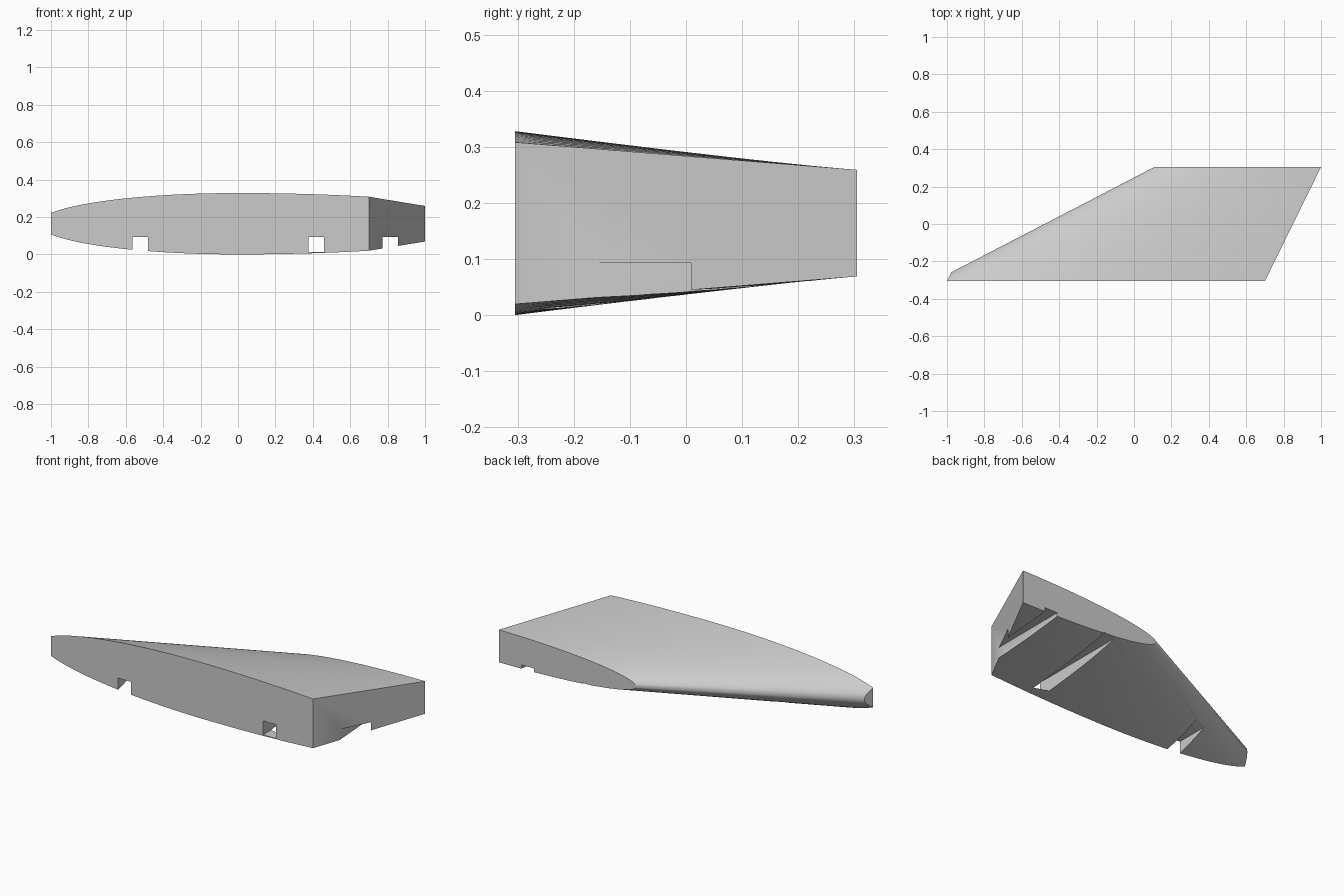
import bpy, bmesh, math
from mathutils import Vector

if "Cube" in bpy.data.objects:
    bpy.data.objects.remove(bpy.data.objects["Cube"], do_unlink=True)

HALF_Y = 0.305
MID_Z = 0.164
STEPS = 48

grey = bpy.data.materials.new("plain grey")
grey.use_nodes = True
colour = (0.6, 0.6, 0.6, 1)
grey.diffuse_color = colour
grey.node_tree.nodes["Principled BSDF"].inputs["Base Color"].default_value = colour


def thickness(x, nose, crest, tail_radius, half):
    """Half thickness of a rib made of two elliptical arcs meeting at the crest."""
    radius = crest - nose if x < crest else tail_radius
    return half * math.sqrt(max(0, 1 - ((x - crest) / radius) ** 2))


def rib(bm, y, nose, tail, crest, tail_radius, half):
    upper, lower = [], []
    for i in range(STEPS + 1):
        x = nose + (tail - nose) * (1 - math.cos(math.pi / 2 * i / STEPS))
        h = thickness(x, nose, crest, tail_radius, half)
        upper.append(bm.verts.new((x, y, MID_Z + h)))
        if i:
            lower.append(bm.verts.new((x, y, MID_Z - h)))
    return upper[::-1] + lower


# Tapered wing panel lofted between two ribs
bm = bmesh.new()
front = rib(bm, -HALF_Y, -1.067, 0.70, 0.0, 1.47, 0.164)
back = rib(bm, HALF_Y, 0.11, 1.0, 1.0, 1.0, 0.095)
for i in range(len(front)):
    j = (i + 1) % len(front)
    bm.faces.new((front[i], front[j], back[j], back[i]))
bm.faces.new(front)
bm.faces.new(back[::-1])

# Trim the nose tip parallel to the slanted end
cut = bmesh.ops.bisect_plane(bm, geom=bm.verts[:] + bm.edges[:] + bm.faces[:],
                             plane_co=(-1, -HALF_Y, 0),
                             plane_no=Vector((-1, 0.49, 0)), clear_outer=True)
rim = [e for e in cut["geom_cut"] if isinstance(e, bmesh.types.BMEdge)]
bmesh.ops.holes_fill(bm, edges=rim)
bmesh.ops.recalc_face_normals(bm, faces=bm.faces[:])
mesh = bpy.data.meshes.new("wing_panel")
bm.to_mesh(mesh)
bm.free()
wing = bpy.data.objects.new("wing_panel", mesh)
bpy.context.collection.objects.link(wing)
mesh.materials.append(grey)

# Three square slots running fore and aft through the underside
for n, x in enumerate((-0.522, 0.418, 0.813)):
    low = 0.012 if x > 0 else -0.05
    bpy.ops.mesh.primitive_cube_add(size=1, location=(x, 0, (low + 0.093) / 2))
    cutter = bpy.context.object
    cutter.name = f"slot_cutter_{n + 1}"
    cutter.scale = (0.083, 1, 0.093 - low)
    cutter.data.materials.append(grey)
    slot = wing.modifiers.new(f"slot_{n + 1}", "BOOLEAN")
    slot.operation = "DIFFERENCE"
    slot.solver = "EXACT"
    slot.object = cutter
    bpy.context.view_layer.objects.active = wing
    bpy.ops.object.modifier_apply(modifier=slot.name)
    bpy.data.objects.remove(cutter, do_unlink=True)

bpy.ops.object.select_all(action="DESELECT")
wing.select_set(True)
bpy.context.view_layer.objects.active = wing
bpy.ops.object.shade_smooth_by_angle(angle=math.radians(30))
